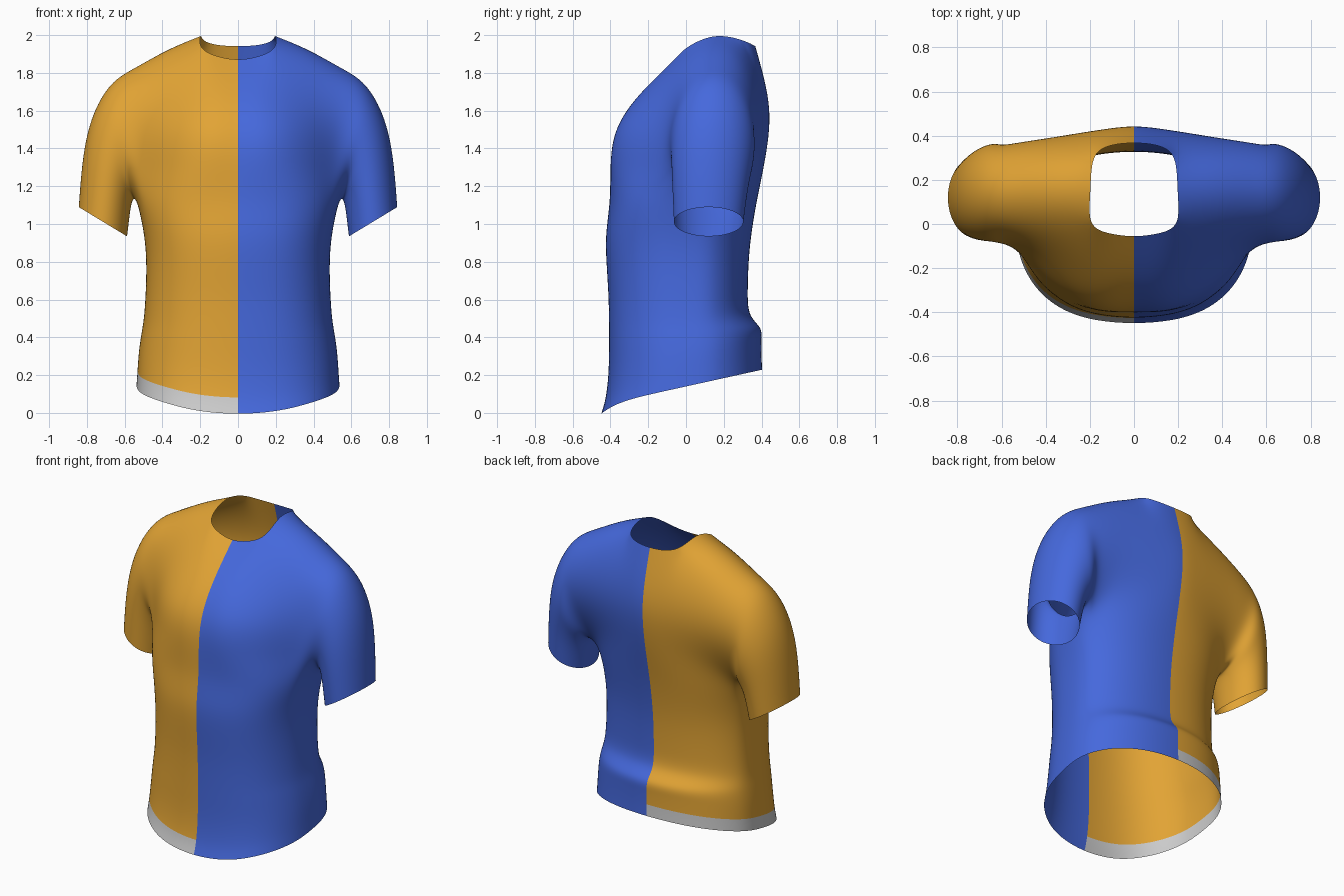
import bpy, bmesh, math
from mathutils import Vector as V

if "Cube" in bpy.data.objects:
    bpy.data.objects.remove(bpy.data.objects["Cube"])

# Torso rings below the armpit: base z, share of hem tilt, half width, front y, back y
RINGS = [(-.01, 1, .54, -.455, .408), (.06, 1, .535, -.43, .405), (.2, .8, .528, -.414, .405),
         (.37, .35, .513, -.413, .408), (.455, .25, .50, -.413, .332), (.62, .1, .49, -.415, .33),
         (.8, .05, .486, -.428, .335), (.95, 0, .498, -.433, .35), (1.12, 0, .535, -.405, .378)]
ANGLES = [0, 18, 36, 53, 68, 79, 90, 101, 112, 127, 144, 162, 180]

# Chest, shoulder and back rows: centre, middle and armhole points
ROWS = [((0, -.40, 1.30), (.27, -.362, 1.31), (.515, -.12, 1.27)),
        ((0, -.382, 1.48), (.26, -.348, 1.50), (.528, -.10, 1.42)),
        ((0, -.28, 1.66), (.23, -.225, 1.68), (.535, -.075, 1.60)),
        ((0, -.06, 1.865), (.212, -.012, 1.93), (.545, -.015, 1.76)),
        ((-.17, .15, 2.06), (.195, .15, 2.015), (.55, .15, 1.85)),
        ((0, .37, 1.94), (.195, .315, 1.97), (.55, .305, 1.775)),
        ((0, .432, 1.72), (.23, .408, 1.72), (.545, .378, 1.60)),
        ((0, .455, 1.55), (.25, .42, 1.52), (.53, .36, 1.42)),
        ((0, .425, 1.33), (.26, .375, 1.32), (.515, .275, 1.25))]

# Sleeve rings: inner x, inner z, outer x, outer z, centre y, half depth
SLEEVE = [(.55, 1.13, .68, 1.765, .145, .235), (.562, 1.10, .787, 1.57, .138, .222),
          (.57, 1.04, .83, 1.34, .127, .205), (.583, .932, .847, 1.092, .12, .19)]


def torso_point(ring, deg):
    base, tilt, w, yf, yb = ring
    c, s = math.cos(math.radians(deg)), abs(math.sin(math.radians(deg)))
    p = .8 if c > 0 else .92                      # front is boxier than the back
    y = .045 + (yf - .045 if c > 0 else yb - .045) * abs(c) ** p
    hem = max(0, .15 + .22 * y - .05 * max(0, c) ** 6)
    return V((w * s ** p, y, base + tilt * hem))


def row_points(a, b, c):
    a, b, c = V(a), V(b), V(c)
    return [a * (2 * (s - .5) * (s - 1)) + b * (4 * s * (1 - s)) + c * (2 * s * (s - .5))
            for s in (0, .25, .5, .75, 1)]


def sleeve_ring(xi, zi, xo, zo, cy, depth):
    mid, up = V(((xi + xo) / 2, cy, (zi + zo) / 2)), V(((xo - xi) / 2, 0, (zo - zi) / 2))
    ang = [(i - 2) / 14 * math.tau for i in range(14)]
    return [mid - up * math.cos(t) + V((0, depth * math.sin(t), 0)) for t in ang]


# Half of the cage as a list of (quad, is_hem_band)
lower = [[torso_point(r, d) for d in ANGLES] for r in RINGS]
upper = [lower[-1][:5]] + [row_points(*r) for r in ROWS] + [lower[-1][:7:-1]]
upper[4][1], upper[6][1] = V((.115, -.045, 1.885)), V((.115, .36, 1.945))
armhole = lower[-1][4:9] + [upper[u][4] for u in range(9, 0, -1)]
arm = [armhole] + [sleeve_ring(*r) for r in SLEEVE]
quads = []


def add_quad(g, r, a, b, band=False):
    quads.append(([g[r][a], g[r][b], g[r + 1][b], g[r + 1][a]], band))


for r in range(8):
    for k in range(12):
        add_quad(lower, r, k, k + 1, r == 0)
for u in range(10):
    for c in range(4):
        if not (u in (4, 5) and c < 2):          # neck opening
            add_quad(upper, u, c, c + 1)
for r in range(4):
    for i in range(14):
        add_quad(arm, r, i, (i + 1) % 14)

# Mirror, weld and smooth the whole cage
bm = bmesh.new()
for side in (1, -1):
    for pts, band in quads:
        f = bm.faces.new([bm.verts.new((p.x * side, p.y, p.z)) for p in pts[::side]])
        f.material_index = 0 if side > 0 else 2 if band else 1
bmesh.ops.remove_doubles(bm, verts=bm.verts, dist=1e-4)
cage_mesh = bpy.data.meshes.new("cage")
bm.to_mesh(cage_mesh)
bm.free()
cage = bpy.data.objects.new("cage", cage_mesh)
bpy.context.collection.objects.link(cage)


def material(name, rgb):
    m = bpy.data.materials.new(name)
    m.diffuse_color = (*rgb, 1)
    m.use_nodes = True
    m.node_tree.nodes["Principled BSDF"].inputs["Base Color"].default_value = m.diffuse_color
    return m


mats = [material("blue", (.06, .14, .72)), material("orange", (.76, .37, .035)), None]
for m in mats:
    cage_mesh.materials.append(m)
sub = cage.modifiers.new("smooth", 'SUBSURF')
sub.levels = 3
smooth = cage.evaluated_get(bpy.context.evaluated_depsgraph_get())

# Split into the coloured panels
for idx, name in enumerate(("blue_half", "orange_half", "hem_band")):
    me = bpy.data.meshes.new_from_object(smooth)
    me.name = name
    part = bmesh.new()
    part.from_mesh(me)
    bmesh.ops.delete(part, geom=[f for f in part.faces if f.material_index != idx], context='FACES')
    for f in part.faces:
        f.material_index = 0
        f.smooth = True
    part.to_mesh(me)
    part.free()
    me.materials.clear()
    if mats[idx]:
        me.materials.append(mats[idx])
    bpy.context.collection.objects.link(bpy.data.objects.new(name, me))
bpy.data.objects.remove(cage)
